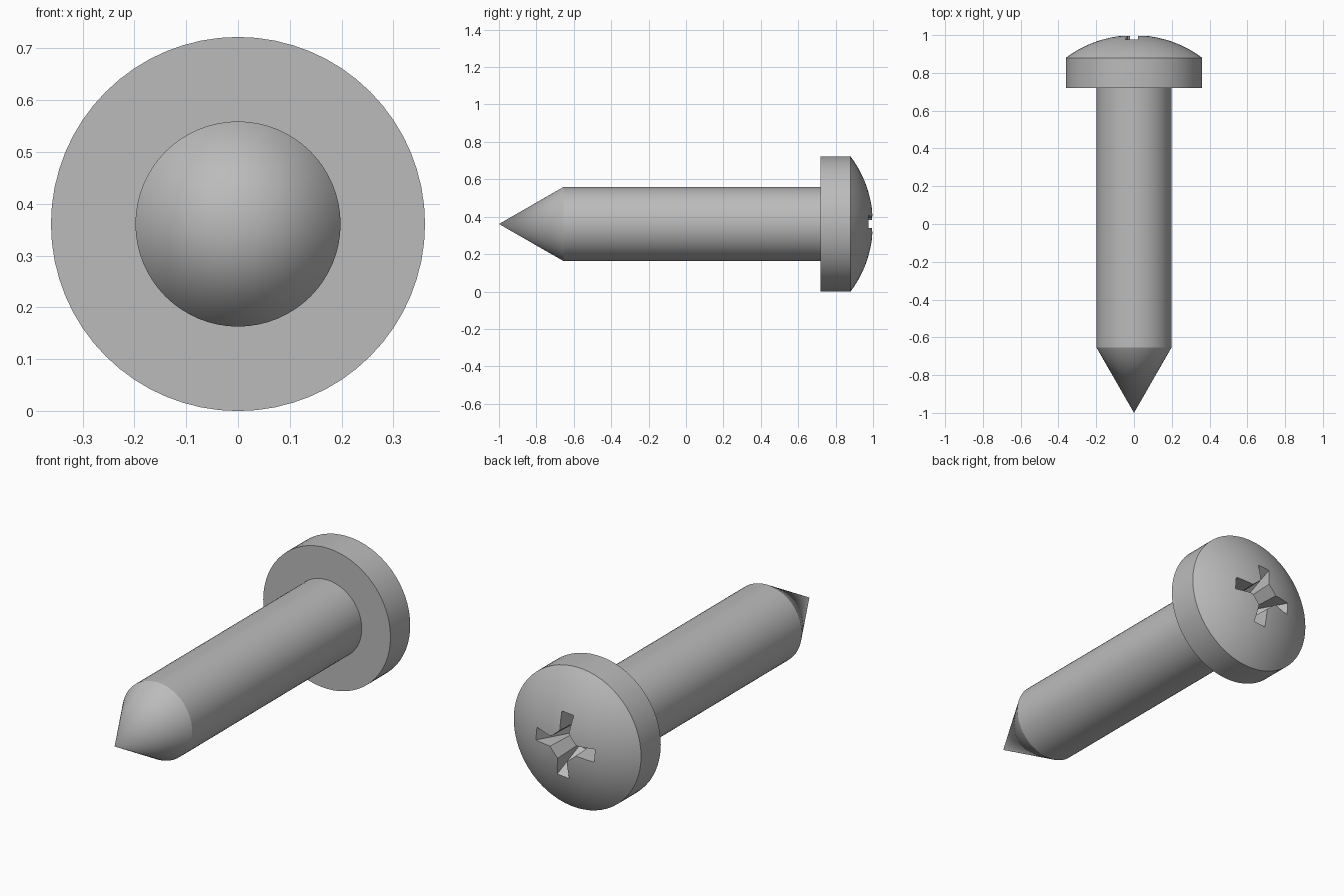
import bpy, bmesh, math
from mathutils import Matrix, Vector

cube = bpy.data.objects.get("Cube")
if cube:
    bpy.data.objects.remove(cube, do_unlink=True)

AXIS_Z = 0.361
HEAD_R, SHANK_R = 0.361, 0.198
RIM_Y, UNDER_Y = 0.88, 0.72

steel = bpy.data.materials.new("plain grey steel")
steel.use_nodes = True
colour = (0.5, 0.5, 0.5, 1)
steel.diffuse_color = colour
steel.node_tree.nodes["Principled BSDF"].inputs["Base Color"].default_value = colour


def make_object(name, bm):
    bmesh.ops.recalc_face_normals(bm, faces=bm.faces)
    mesh = bpy.data.meshes.new(name)
    bm.to_mesh(mesh)
    bm.free()
    mesh.materials.append(steel)
    obj = bpy.data.objects.new(name, mesh)
    obj.location.z = AXIS_Z
    bpy.context.collection.objects.link(obj)
    return obj


def lathe(name, profile, steps=64):
    """Spin (radius, y) points around the y axis."""
    bm = bmesh.new()
    verts = [bm.verts.new((r, y, 0)) for r, y in profile]
    edges = [bm.edges.new(pair) for pair in zip(verts, verts[1:])]
    bmesh.ops.spin(bm, geom=verts + edges, cent=(0, 0, 0), axis=(0, 1, 0),
                   angle=math.tau, steps=steps)
    bmesh.ops.remove_doubles(bm, verts=bm.verts, dist=0.0001)
    return make_object(name, bm)


def smooth(obj):
    bpy.ops.object.select_all(action="DESELECT")
    obj.select_set(True)
    bpy.context.view_layer.objects.active = obj
    bpy.ops.object.shade_smooth_by_angle(angle=math.radians(25))


# Shank with its conical point
shank = lathe("shank", [(0, -1), (SHANK_R, -0.655), (SHANK_R, UNDER_Y)])

# Domed head: flat underside, straight rim, shallow spherical cap
rise = 1 - RIM_Y
ball_r = (HEAD_R ** 2 + rise ** 2) / (2 * rise)
half_angle = math.asin(HEAD_R / ball_r)
cap = []
for i in range(13):
    a = half_angle * (1 - i / 12)
    cap.append((ball_r * math.sin(a), 1 - ball_r + ball_r * math.cos(a)))
head = lathe("head", [(0, UNDER_Y), (HEAD_R, UNDER_Y)] + cap)


# Cross recess: a four-armed section tapering inwards
def cross_ring(bm, y, reach, half_width, core):
    ring = []
    for arm in range(4):
        turn = Matrix.Rotation(-math.radians(90 * arm + 4.5), 3, "Y")
        for x, z in ((core, -0.026), (reach, -half_width),
                     (reach, half_width), (core, 0.026)):
            ring.append(bm.verts.new(turn @ Vector((x, y, z))))
    return ring


bm = bmesh.new()
outer = cross_ring(bm, 1.05, 0.207, 0.037, 0.075)
inner = cross_ring(bm, 0.82, 0.078, 0.027, 0.065)
bm.faces.new(outer)
bm.faces.new(inner)
for i in range(len(outer)):
    j = (i + 1) % len(outer)
    bm.faces.new((outer[i], outer[j], inner[j], inner[i]))
cutter = make_object("recess_cutter", bm)
cutter.hide_render = True

cut = head.modifiers.new("recess", "BOOLEAN")
cut.operation = "DIFFERENCE"
cut.solver = "EXACT"
cut.object = cutter
bpy.context.view_layer.objects.active = head
bpy.ops.object.modifier_apply(modifier=cut.name)
bpy.data.objects.remove(cutter, do_unlink=True)

for part in (shank, head):
    smooth(part)
